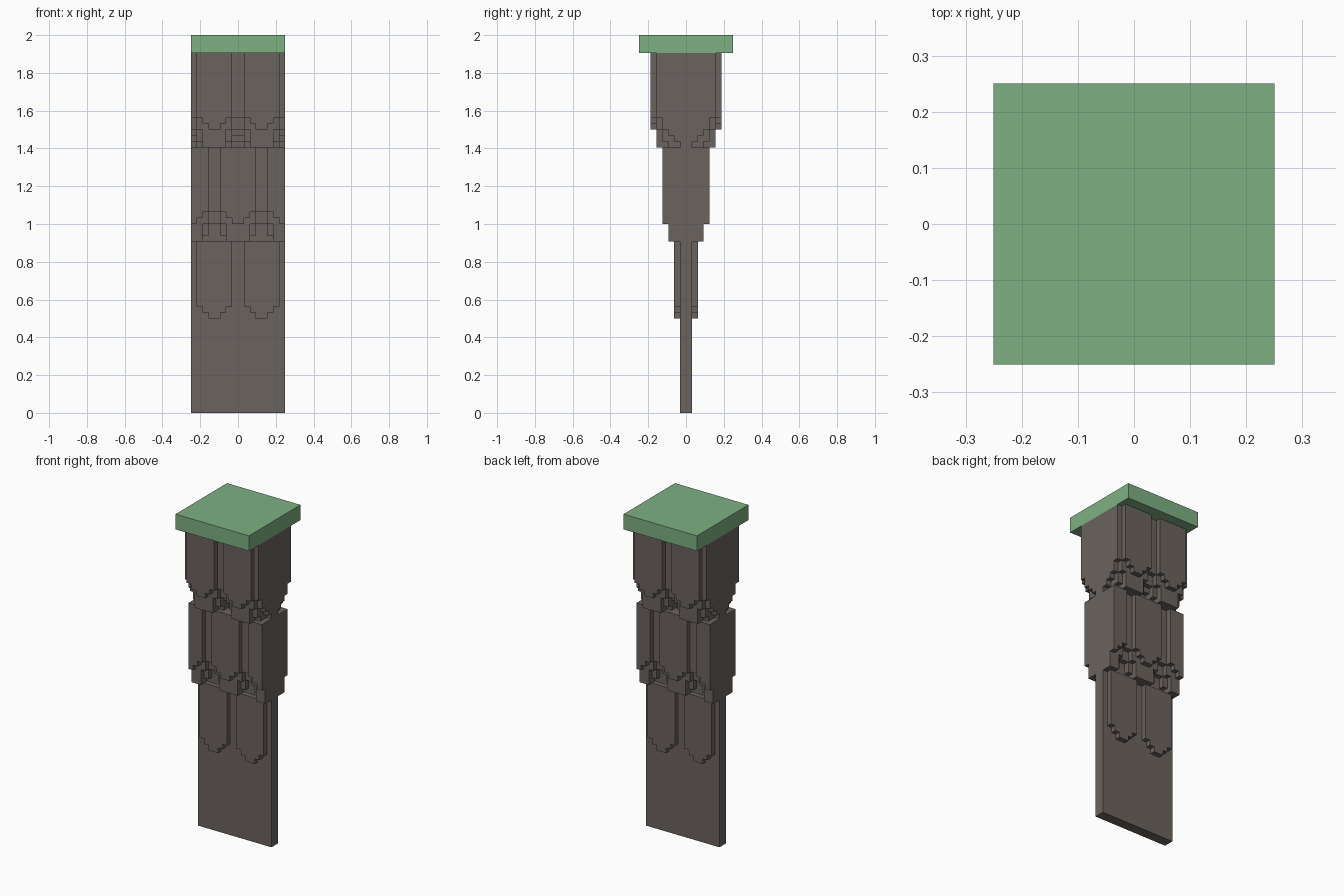
import bpy, bmesh

cube = bpy.data.objects.get("Cube")
if cube:
    bpy.data.objects.remove(cube, do_unlink=True)

U = 1 / 32  # one block step


def material(name, rgb):
    m = bpy.data.materials.new(name)
    m.use_nodes = True
    m.diffuse_color = (*rgb, 1)
    bsdf = next(n for n in m.node_tree.nodes if n.type == 'BSDF_PRINCIPLED')
    bsdf.inputs["Base Color"].default_value = (*rgb, 1)
    bsdf.inputs["Roughness"].default_value = 0.9
    return m


STONE = material("brown_stone", (0.147, 0.126, 0.112))
GREEN = material("green_cap", (0.207, 0.434, 0.223))


def slab(name, outlines, y0, y1, mat, mirror=False):
    """Extrude xz outlines (in block steps) from depth y0 to y1."""
    bm = bmesh.new()
    for pts in outlines:
        face = bm.faces.new([bm.verts.new((x * U, y0 * U, z * U)) for x, z in pts])
        ext = bmesh.ops.extrude_face_region(bm, geom=[face])
        verts = [g for g in ext["geom"] if isinstance(g, bmesh.types.BMVert)]
        bmesh.ops.translate(bm, verts=verts, vec=(0, (y1 - y0) * U, 0))
    bmesh.ops.recalc_face_normals(bm, faces=bm.faces[:])
    me = bpy.data.meshes.new(name)
    bm.to_mesh(me)
    bm.free()
    me.materials.append(mat)
    ob = bpy.data.objects.new(name, me)
    bpy.context.collection.objects.link(ob)
    if mirror:
        mod = ob.modifiers.new("front_and_back", 'MIRROR')
        mod.use_axis = (False, True, False)
        mod.use_mirror_merge = False
    return ob


def rect(x0, x1, z0, z1):
    return [(x0, z0), (x1, z0), (x1, z1), (x0, z1)]


# Lower edge of each layer, outermost first, by distance from a scale's centre
EDGES = [
    (0, 1, 2, None),
    (-3, -3, 0, 2),
    (-3, -3, -2, 0),
    (-3, -3, -3, -1),
    (-3, -3, -3, -2),
]


def outlines(edge, centres, base, top):
    """Stepped outlines across the full width, split at the open grooves."""
    result, run = [], []
    for x in range(-8, 9):
        drop = None
        if x < 8:
            drop = edge[int(min(abs(x + 0.5 - c) for c in centres))]
        if drop is not None:
            z = base + drop
            if run and run[-1][1] == z:
                run[-1] = (x + 1, z)
            else:
                run += [(x, z), (x + 1, z)]
        elif run:
            result.append(run + [(run[-1][0], top), (run[0][0], top)])
            run = []
    return result


# Core panel and cap
slab("core_panel", [rect(-8, 8, 0, 61)], -1, 1, STONE)
slab("top_cap", [rect(-8, 8, 61, 64)], -8, 8, GREEN)

# Tiers of overlapping scales: name, outer depth, scale centres, base, top, layers
TIERS = [
    ("lower", 2, (-4, 4), 16, 29, 1),
    ("middle", 4, (-8, 0, 8), 32, 45, 3),
    ("upper", 6, (-4, 4), 48, 61, 5),
]
for name, depth, centres, base, top, layers in TIERS:
    for k in range(layers):
        part = "scales" if k == 0 else f"backing_{k}"
        n = depth - k
        slab(f"{name}_{part}", outlines(EDGES[k], centres, base, top),
             -n, 1 - n, STONE, mirror=True)
